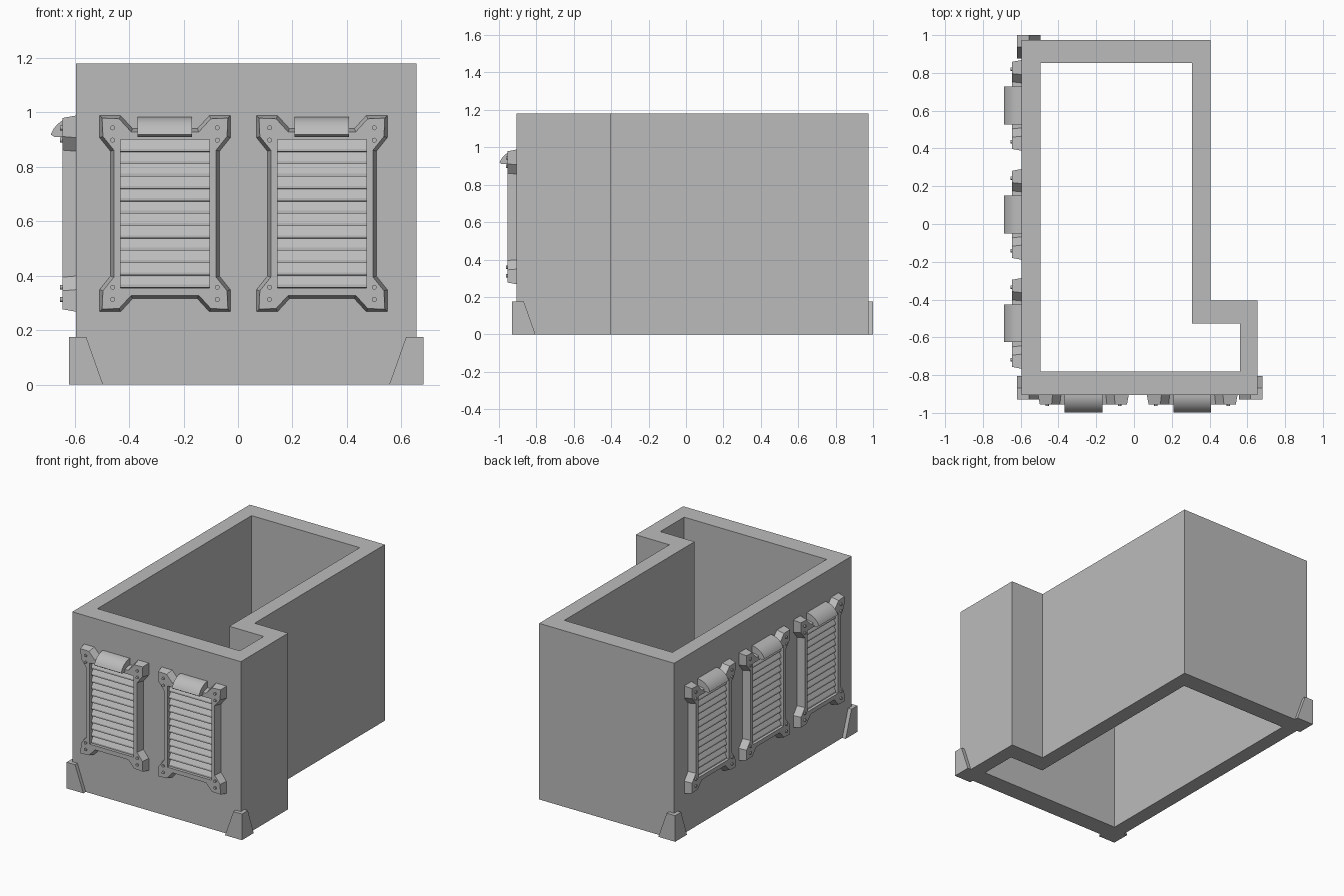
import bpy, bmesh, math
from mathutils import Matrix

cube = bpy.data.objects.get("Cube")
if cube:
    bpy.data.objects.remove(cube, do_unlink=True)

GREY = (0.5, 0.5, 0.5, 1)
mat = bpy.data.materials.new("plain grey")
mat.use_nodes = True
mat.diffuse_color = GREY
mat.node_tree.nodes["Principled BSDF"].inputs["Base Color"].default_value = GREY


def to_mesh(bm, name):
    bmesh.ops.recalc_face_normals(bm, faces=bm.faces)
    mesh = bpy.data.meshes.new(name)
    bm.to_mesh(mesh)
    bm.free()
    mesh.materials.append(mat)
    return mesh


def place(mesh, name, matrix=Matrix()):
    ob = bpy.data.objects.new(name, mesh)
    ob.matrix_world = matrix
    bpy.context.collection.objects.link(ob)
    return ob


def prism(bm, points, offset):
    """Closed solid from a planar outline pushed along an offset."""
    face = bm.faces.new([bm.verts.new(p) for p in points])
    out = bmesh.ops.extrude_face_region(bm, geom=[face], use_keep_orig=True)
    moved = [v for v in out["geom"] if isinstance(v, bmesh.types.BMVert)]
    bmesh.ops.translate(bm, verts=moved, vec=offset)


# Walls: L-shaped tube, open at top and bottom
HEIGHT = 1.18
LEFT, RIGHT, FRONT, BACK = -0.595, 0.655, -0.905, 0.975
outer = [(LEFT, FRONT), (RIGHT, FRONT), (RIGHT, -0.404),
         (0.406, -0.404), (0.406, BACK), (LEFT, BACK)]
inner = [(-0.496, -0.78), (0.56, -0.78), (0.56, -0.528),
         (0.306, -0.528), (0.306, 0.852), (-0.496, 0.852)]
bm = bmesh.new()
rings = [[bm.verts.new((x, y, z)) for x, y in loop]
         for loop, z in ((outer, 0), (outer, HEIGHT), (inner, HEIGHT), (inner, 0))]
for r in range(4):
    a, b = rings[r], rings[(r + 1) % 4]
    for i in range(6):
        j = (i + 1) % 6
        bm.faces.new((a[i], a[j], b[j], b[i]))
place(to_mesh(bm, "walls"), "walls")

# Corner feet: two tapered plates wrapping each corner
T = 0.025
taper = [(0, 0), (0.125, 0), (0.063, 0.175), (0, 0.175)]
for name, cx, cy, sx, sy in (("front_right_foot", LEFT, FRONT, -1, -1),
                             ("front_left_foot", RIGHT, FRONT, 1, -1),
                             ("back_right_foot", LEFT, BACK, -1, 1)):
    x, y = cx + sx * T, cy + sy * T
    bm = bmesh.new()
    prism(bm, [(x - sx * u, y, z) for u, z in taper], (0, -sy * 0.03, 0))
    prism(bm, [(x, y - sy * u, z) for u, z in taper], (-sx * 0.03, 0, 0))
    place(to_mesh(bm, name), name)

# Shutter frame: chamfered outline with lobed corners and a rectangular opening
DEPTH, OPEN_U, OPEN_V = 0.05, 0.163, 0.272
quarter = [(0.2, 0.229), (0.24, 0.279), (0.24, 0.36), (0.163, 0.36), (0.119, 0.312)]
outline = []
for su, sv in ((1, 1), (-1, 1), (-1, -1), (1, -1)):
    pts = [(su * u, sv * v) for u, v in quarter]
    outline += pts if su * sv > 0 else pts[::-1]
bm = bmesh.new()
front = bm.faces.new([bm.verts.new((u, 0, v)) for u, v in outline])
front.normal_update()
if front.normal.y > 0:
    front.normal_flip()
bmesh.ops.inset_region(bm, faces=[front], thickness=0.013, depth=DEPTH, use_boundary=True)
rim = list(front.edges)
bmesh.ops.delete(bm, geom=[front], context="FACES_ONLY")
corners = [(OPEN_U, OPEN_V), (-OPEN_U, OPEN_V), (-OPEN_U, -OPEN_V), (OPEN_U, -OPEN_V)]
near = [bm.verts.new((u, -DEPTH, v)) for u, v in corners]
far = [bm.verts.new((u, 0, v)) for u, v in corners]
hole = [bm.edges.new((near[i], near[(i + 1) % 4])) for i in range(4)]
bmesh.ops.triangle_fill(bm, edges=rim + hole, use_beauty=True)
for i in range(4):
    j = (i + 1) % 4
    bm.faces.new((near[i], near[j], far[j], far[i]))
frame = to_mesh(bm, "shutter_frame")

# Louvres: sloped slats with a short upright lip
SLATS = 12
pitch = 2 * OPEN_V / SLATS
profile = [(0.002, OPEN_V)]
for i in range(SLATS):
    top = OPEN_V - i * pitch
    profile += [(-0.012, top), (-0.032, top - 0.75 * pitch), (-0.032, top - 0.98 * pitch)]
profile += [(-0.012, -OPEN_V), (0.002, -OPEN_V)]
bm = bmesh.new()
prism(bm, [(-OPEN_U, y, z) for y, z in profile], (2 * OPEN_U, 0, 0))
louvres = to_mesh(bm, "louvres")

# Rounded hood above the louvres
arc = [math.radians(20 + 70 * i / 10) for i in range(11)]
profile = [(-0.098 * math.cos(a), 0.257 + 0.098 * math.sin(a)) for a in arc]
profile += [(0, 0.282), (-0.08, 0.282)]
bm = bmesh.new()
prism(bm, [(-0.1, y, z) for y, z in profile], (0.2, 0, 0))
hood = to_mesh(bm, "hood")

# Rivets: two on each corner lobe
bm = bmesh.new()
for u in (-0.192, 0.192):
    for v in (-0.315, -0.27, 0.27, 0.315):
        m = Matrix.Translation((u, -DEPTH, v)) @ Matrix.Rotation(math.pi / 2, 4, "X")
        bmesh.ops.create_cone(bm, cap_ends=True, segments=12, radius1=0.009,
                              radius2=0.009, depth=0.016, matrix=m)
rivets = to_mesh(bm, "rivets")

# Two shutters on the front wall, three on the right wall
spots = [Matrix.Translation((x, FRONT, 0.628)) for x in (-0.268, 0.308)]
spots += [Matrix.Translation((LEFT, y, 0.628)) @ Matrix.Rotation(-math.pi / 2, 4, "Z")
          for y in (-0.526, 0.051, 0.628)]
bpy.ops.object.select_all(action="DESELECT")
for n, spot in enumerate(spots, 1):
    for mesh in (frame, louvres, hood, rivets):
        ob = place(mesh, f"{mesh.name}_{n}", spot)
        if n == 1 and mesh in (hood, rivets):
            ob.select_set(True)
            bpy.context.view_layer.objects.active = ob
bpy.ops.object.shade_smooth_by_angle(angle=math.radians(32))
